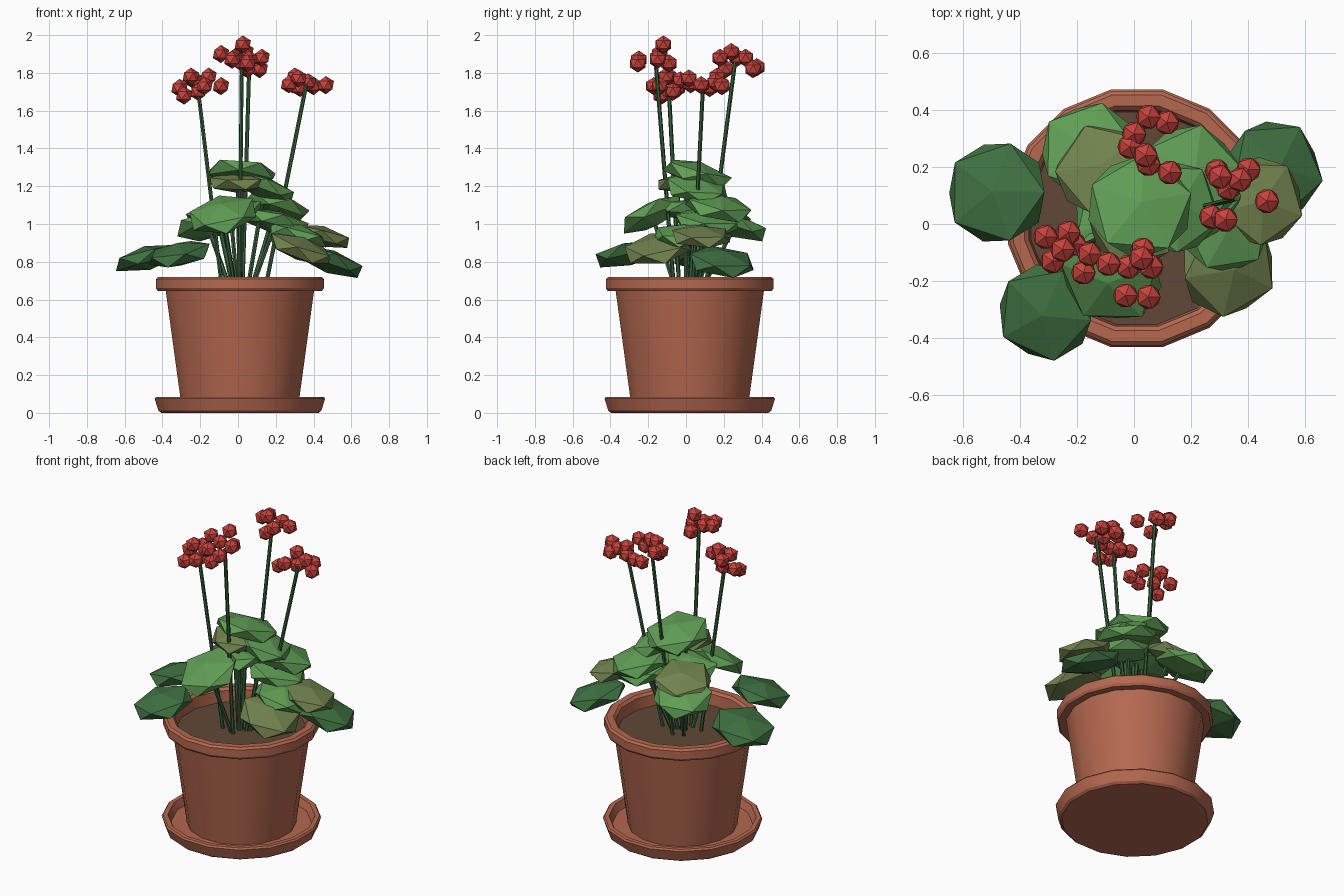
import bpy, bmesh, math
from mathutils import Vector, Matrix

if "Cube" in bpy.data.objects:
    bpy.data.objects.remove(bpy.data.objects["Cube"])

def mat(name, rgb):
    m = bpy.data.materials.new(name)
    m.diffuse_color = (*rgb, 1)
    m.use_nodes = True
    m.node_tree.nodes["Principled BSDF"].inputs["Base Color"].default_value = m.diffuse_color
    return m

TERRACOTTA = mat("terracotta", (0.46, 0.14, 0.078))
SOIL = mat("soil brown", (0.115, 0.065, 0.038))
DARK = mat("dark leaf green", (0.050, 0.165, 0.052))
MID = mat("bright leaf green", (0.115, 0.34, 0.09))
OLIVE = mat("olive leaf", (0.165, 0.225, 0.075))
STEM = mat("stem green", (0.04, 0.12, 0.045))
RED = mat("blossom red", (0.58, 0.055, 0.045))
CENTRE = Vector((0.01, 0.02, 0))

def finish(bm, name, material):
    bmesh.ops.recalc_face_normals(bm, faces=bm.faces)
    me = bpy.data.meshes.new(name)
    bm.to_mesh(me)
    bm.free()
    me.materials.append(material)
    ob = bpy.data.objects.new(name, me)
    bpy.context.collection.objects.link(ob)
    return ob

def lathe(name, profile, material, sides=16):
    """Spin an (r, z) profile round the pot axis, starting half a side round."""
    bm = bmesh.new()
    rings = []
    for r, z in profile:
        n = 1 if r == 0 else sides
        rings.append([bm.verts.new(CENTRE + Vector((
            r * math.cos((i + .5) * math.tau / sides),
            r * math.sin((i + .5) * math.tau / sides), z))) for i in range(n)])
    for a, b in zip(rings, rings[1:]):
        for i in range(sides):
            j = (i + 1) % sides
            f = [a[i % len(a)], a[j % len(a)], b[j % len(b)], b[i % len(b)]]
            bm.faces.new(list(dict.fromkeys(f)))
    ob = finish(bm, name, material)
    bpy.ops.object.select_all(action='DESELECT')
    ob.select_set(True)
    bpy.context.view_layer.objects.active = ob
    bpy.ops.object.shade_smooth_by_angle(angle=math.radians(30))
    return ob

def rod(bm, p, q, r):
    p, q = Vector(p), Vector(q)
    d = q - p
    m = Matrix.Translation((p + q) / 2) @ d.to_track_quat('Z', 'Y').to_matrix().to_4x4()
    bmesh.ops.create_cone(bm, cap_ends=True, segments=6, radius1=r, radius2=r,
                          depth=d.length, matrix=m)

# Pot, saucer and soil
lathe("saucer", [(0, 0), (.425, 0), (.44, .012), (.46, .075), (.452, .085),
                 (.425, .085), (.405, .04), (0, .04)], TERRACOTTA)
lathe("pot", [(0, .035), (.315, .035), (.40, .645), (.443, .645), (.453, .66),
              (.453, .708), (.44, .72), (.40, .72), (.385, .705), (.375, .60), (0, .60)], TERRACOTTA)
lathe("soil", [(0, .60), (.378, .60), (.380, .635), (0, .635)], SOIL)

# Leaves: centre, radius, outward tilt in degrees, colour
leaves = [
    ((-.48, .11, .82), .19, 14, DARK), ((-.31, -.31, .84), .18, 16, DARK),
    ((.49, .19, .80), .185, 20, DARK),
    ((.44, .08, .935), .165, 14, OLIVE), ((.33, -.15, .87), .185, 22, OLIVE),
    ((-.11, .19, 1.05), .175, 18, OLIVE), ((0, .0, 1.22), .165, 5, OLIVE),
    ((.32, -.01, .94), .17, 14, MID), ((-.08, -.18, 1.05), .19, 28, MID),
    ((.02, .06, 1.265), .195, 16, MID), ((.20, .17, 1.09), .19, 18, MID),
    ((-.16, .26, .99), .18, 20, MID), ((.20, .11, 1.01), .185, 14, MID),
    ((-.04, .03, 1.07), .18, 8, MID), ((.14, .06, 1.19), .175, 22, MID)]
stem_bm = bmesh.new()
for i, (c, r, tilt, colour) in enumerate(leaves):
    c = Vector(c)
    axis = Vector((-c.y, c.x, 0))
    axis = axis.normalized() if axis.length > .01 else Vector((1, 0, 0))
    m = (Matrix.Translation(c) @ Matrix.Rotation(math.radians(tilt), 4, axis)
         @ Matrix.Rotation(i * 2.4, 4, 'Z') @ Matrix.Diagonal((r * 1.05, r * 1.05, r * .34, 1)))
    bm = bmesh.new()
    bmesh.ops.create_icosphere(bm, subdivisions=1, radius=1, matrix=m)
    finish(bm, f"leaf_{i + 1}", colour)
    # Inner leaves stand on visible stalks
    if math.hypot(c.x, c.y) < .32:
        rod(stem_bm, (.01 + c.x * .25, c.y * .25, .62), c, .012)
finish(stem_bm, "leaf_stalks", STEM)

# Flower heads: stem tip, then blossom centres
heads = [
    ((-.21, -.09, 1.70), [(-.31, -.045, 1.72), (-.23, -.03, 1.76), (-.25, -.09, 1.78),
     (-.285, -.13, 1.68), (-.177, -.17, 1.73), (-.156, -.105, 1.78), (-.09, -.14, 1.73),
     (-.21, -.07, 1.70)]),
    ((.02, -.16, 1.85), [(.025, -.12, 1.95), (-.03, -.25, 1.87), (.05, -.255, 1.85),
     (.06, -.15, 1.87), (-.02, -.15, 1.88), (.03, -.09, 1.85), (-.09, -.14, 1.90)]),
    ((.06, .26, 1.86), [(.05, .375, 1.83), (.115, .355, 1.82), (0, .315, 1.88),
     (-.015, .27, 1.88), (.04, .24, 1.91), (.05, .21, 1.82), (.125, .18, 1.88)]),
    ((.36, .09, 1.73), [(.29, .185, 1.74), (.30, .165, 1.78), (.40, .19, 1.73),
     (.37, .155, 1.75), (.33, .125, 1.72), (.27, .025, 1.74), (.32, .015, 1.77),
     (.465, .08, 1.735)])]
for i, (tip, blossoms) in enumerate(heads):
    bm = bmesh.new()
    rod(bm, (tip[0] * .38, tip[1] * .38, .62), tip, .011)
    finish(bm, f"flower_stem_{i + 1}", STEM)
    bm = bmesh.new()
    for p in blossoms:
        bmesh.ops.create_icosphere(bm, subdivisions=1, radius=.048, matrix=Matrix.Translation(p))
    finish(bm, f"flower_head_{i + 1}", RED)
